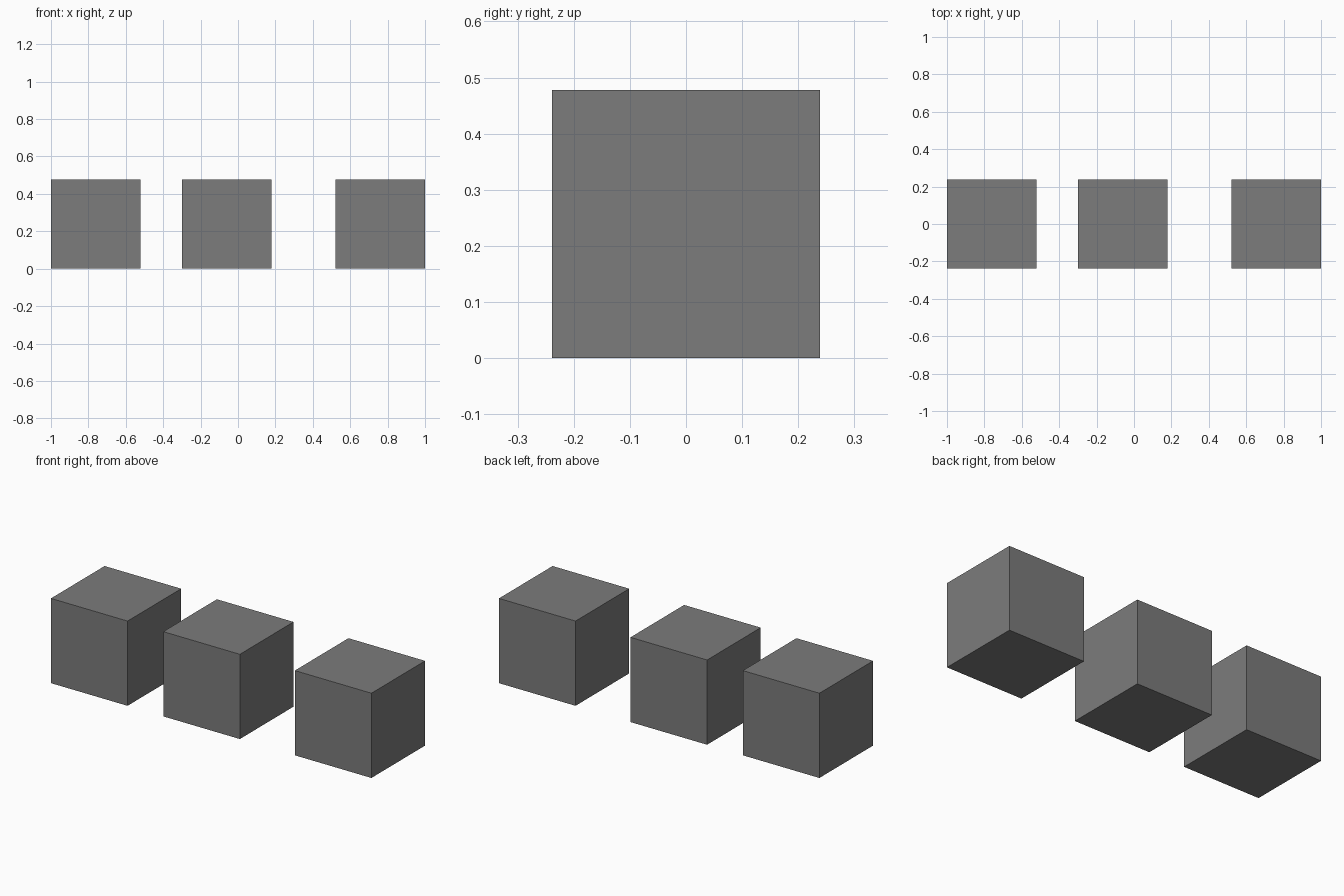
import bpy

if "Cube" in bpy.data.objects:
    bpy.data.objects.remove(bpy.data.objects["Cube"])

SIDE = 0.478

# Dark grey shared by all parts
dark_grey = bpy.data.materials.new("dark_grey")
dark_grey.diffuse_color = (0.2, 0.2, 0.2, 1)
dark_grey.use_nodes = True
dark_grey.node_tree.nodes["Principled BSDF"].inputs["Base Color"].default_value = dark_grey.diffuse_color

# Three equal cubes in an unevenly spaced row
for name, x in (("left_cube", -1 + SIDE / 2),
                ("middle_cube", -0.06),
                ("right_cube", 1 - SIDE / 2)):
    bpy.ops.mesh.primitive_cube_add(size=SIDE, location=(x, 0, SIDE / 2))
    cube = bpy.context.object
    cube.name = name
    cube.data.materials.append(dark_grey)
